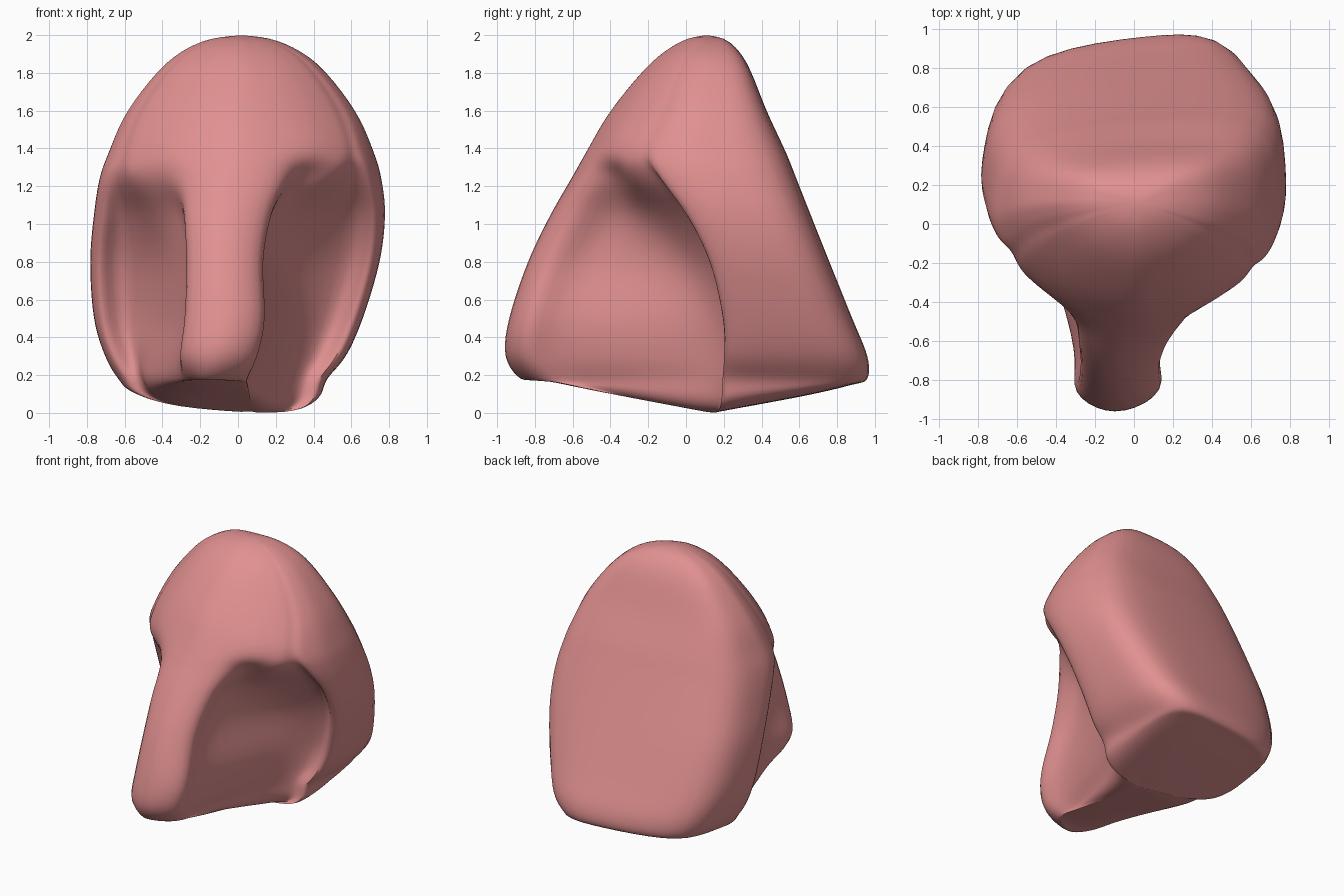
import bpy, bmesh
from math import sin, cos, acos
from mathutils import Vector

cube = bpy.data.objects.get("Cube")
if cube:
    bpy.data.objects.remove(cube, do_unlink=True)

# Height slices: z, front y, back y, right x, left x, rim y, hollow depth, ridge centre x, ridge half width
SLICES = [
    (1.97, -.02, .22, -.18, .21, .07, 0, .02, 0),
    (1.85, -.19, .32, -.38, .42, .02, 0, .01, 0),
    (1.60, -.40, .42, -.58, .62, -.05, 0, 0, 0),
    (1.38, -.53, .52, -.68, .72, -.15, 0, 0, 0),
    (1.24, -.61, .575, -.73, .76, -.12, .45, -.03, .25),
    (1.05, -.72, .65, -.76, .78, 0, .9, -.06, .22),
    (.80, -.84, .75, -.78, .75, .12, 1, -.07, .2),
    (.50, -.94, .87, -.76, .66, .19, 1, -.07, .21),
    (.30, -.96, .95, -.70, .57, .20, .93, -.11, .2),
    (.18, -.88, .95, -.63, .47, .20, .75, -.15, .15),
]


def half_outline(front, back, w, rim, hollow, cx, ridge, side):
    """Points from beside the ridge round to the back corner on one side."""
    if side < 0:
        rim += .15 * (back - rim) * (1 - hollow)
        hollow **= 1.8
    depth = back - rim
    widest = rim + (.35 if side > 0 else .28) * depth
    end = acos((widest - rim) / (widest - front))
    edge = Vector((w * sin(end) * (1 - .04 * hollow), rim))
    full = []
    for k in (1, 2, 3, 4):
        t = end * k / 4
        curve = Vector((w * sin(t), widest - (widest - front) * cos(t)))
        full.append(curve.lerp(Vector((0, front)).lerp(edge, k / 4), .2))
    full[3] = edge
    inner = side * cx + ridge
    carved = [Vector((inner, front + .1)), Vector((inner - .02, front + .36)),
              Vector((inner + .15, rim - .15)), Vector((edge.x - .13, rim + .07))]
    plain = full[:3] + [full[2].lerp(edge, .5)]
    pts = [a.lerp(b, hollow) for a, b in zip(plain, carved)] + [edge]
    corner = (.86, .06) if side > 0 else (.8, .19)
    pts += [Vector((w, widest)), Vector((corner[0] * w, back - depth * corner[1]))]
    return [Vector((side * p.x, p.y)) for p in pts]


def outline(z, front, back, right, left, rim, hollow, cx, ridge):
    a = half_outline(front, back, left, rim, hollow, cx, ridge, 1)
    b = half_outline(front, back, -right, rim, hollow, cx, ridge, -1)
    flat = [Vector((cx, front))] + a + [Vector((.1 * left, back))] + b[::-1]
    return [Vector((p.x, p.y, z)) for p in flat]


def spline(pts, steps, closed):
    """Smooth curve running through every point."""
    n, out = len(pts), []
    for i in range(n if closed else n - 1):
        q = [pts[(i + k) % n if closed else min(max(i + k, 0), n - 1)] for k in (-1, 0, 1, 2)]
        for s in range(steps):
            t = s / steps
            out.append(.5 * (2 * q[1] + (q[2] - q[0]) * t
                             + (2 * q[0] - 5 * q[1] + 4 * q[2] - q[3]) * t * t
                             + (3 * q[1] - q[0] - 3 * q[2] + q[3]) * t ** 3))
    return out if closed else out + [pts[-1]]


def underside(p, scale, lift):
    """Point on the shallow keel, lowest on a line across the middle."""
    flat = base.xy.lerp(p.xy, scale)
    keel = .155 * abs(flat.y - base.y) / .85 + .08 * max(0, -flat.x)
    return Vector((*flat, keel + (p.z - keel) * lift))


# Control rings, closing to a rounded crown and the keeled underside
rings = [outline(*s) for s in SLICES]
crown, base = Vector((.02, .11, 2)), Vector((.08, .14, 0))
rings.insert(0, [crown.copy() for _ in rings[0]])
edge_ring = rings[-1]
for scale, lift in ((.9, .35), (.6, .03), (0, 0)):
    rings.append([underside(p, scale, lift) for p in edge_ring])

columns = [spline(list(col), 5, False) for col in zip(*rings)]
grid = [spline(list(row), 5, True) for row in zip(*columns)]

bm = bmesh.new()
rows = [[bm.verts.new(p) for p in row] for row in grid]
for upper, lower in zip(rows, rows[1:]):
    for i in range(len(upper)):
        j = (i + 1) % len(upper)
        bm.faces.new((upper[i], lower[i], lower[j], upper[j]))
bmesh.ops.remove_doubles(bm, verts=bm.verts, dist=.0005)
bmesh.ops.recalc_face_normals(bm, faces=bm.faces)
# Relax the skin slightly so that the folds blend
for _ in range(3):
    bmesh.ops.smooth_vert(bm, verts=bm.verts, factor=.5,
                          use_axis_x=True, use_axis_y=True, use_axis_z=True)
mesh = bpy.data.meshes.new("nose_body")
bm.to_mesh(mesh)
bm.free()
body = bpy.data.objects.new("nose_body", mesh)
bpy.context.collection.objects.link(body)

# Single soft pink surface
pink = bpy.data.materials.new("soft_pink")
pink.use_nodes = True
colour = (.75, .28, .28, 1)
pink.diffuse_color = colour
pink.node_tree.nodes["Principled BSDF"].inputs["Base Color"].default_value = colour
mesh.materials.append(pink)

bpy.context.view_layer.objects.active = body
body.select_set(True)
bpy.ops.object.shade_smooth_by_angle(angle=.9)
